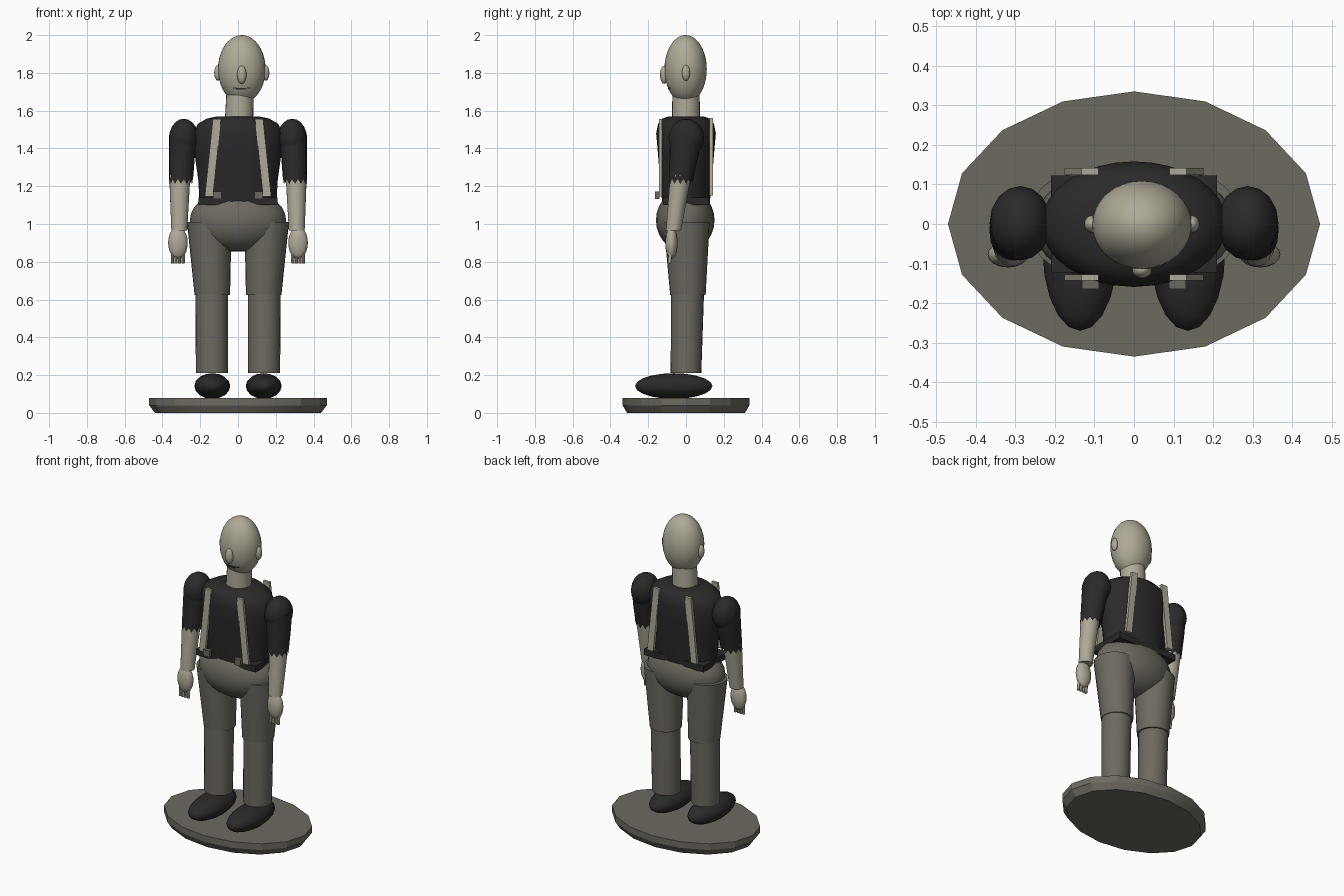
import bpy, bmesh, math
from mathutils import Vector, Matrix

if "Cube" in bpy.data.objects:
    bpy.data.objects.remove(bpy.data.objects["Cube"], do_unlink=True)


def material(name, r, g, b):
    m = bpy.data.materials.new(name)
    m.use_nodes = True
    m.diffuse_color = (r, g, b, 1)
    m.node_tree.nodes["Principled BSDF"].inputs["Base Color"].default_value = (r, g, b, 1)
    return m


SKIN = material("pale_skin", 0.43, 0.40, 0.31)
GREY = material("warm_grey", 0.155, 0.143, 0.117)
BLACK = material("soft_black", 0.023, 0.023, 0.023)


def finish(name, bm, mat, angle=35):
    bmesh.ops.recalc_face_normals(bm, faces=bm.faces)
    me = bpy.data.meshes.new(name)
    bm.to_mesh(me)
    bm.free()
    me.materials.append(mat)
    me.shade_smooth()
    me.set_sharp_from_angle(angle=math.radians(angle))
    ob = bpy.data.objects.new(name, me)
    bpy.context.collection.objects.link(ob)
    return ob


def loft(name, mat, rings, n=24, zigzag=0, angle=35):
    """Skin elliptical rings given as (x, y, z, rx, ry); zigzag serrates the last ring."""
    bm = bmesh.new()
    loops = []
    for k, (x, y, z, rx, ry) in enumerate(rings):
        jag = zigzag if k == len(rings) - 1 else 0
        loops.append([bm.verts.new((x + rx * math.cos(math.tau * i / n),
                                    y + ry * math.sin(math.tau * i / n),
                                    z + jag * (i % 2))) for i in range(n)])
    for a, b in zip(loops, loops[1:]):
        for i in range(n):
            j = (i + 1) % n
            bm.faces.new((a[i], a[j], b[j], b[i]))
    bm.faces.new(loops[0])
    bm.faces.new(loops[-1])
    return finish(name, bm, mat, angle)


def ellipsoid(name, mat, center, radii, u=24, v=14, pole="Z"):
    bm = bmesh.new()
    bmesh.ops.create_uvsphere(bm, u_segments=u, v_segments=v, radius=1)
    if pole == "Y":
        bmesh.ops.rotate(bm, verts=bm.verts, matrix=Matrix.Rotation(math.pi / 2, 3, "X"))
    bmesh.ops.scale(bm, verts=bm.verts, vec=radii)
    bmesh.ops.translate(bm, verts=bm.verts, vec=center)
    return finish(name, bm, mat, 60)


def box(name, mat, center, size, lean=0):
    """Box whose top is shifted sideways by lean."""
    bm = bmesh.new()
    bmesh.ops.create_cube(bm, size=1)
    for v in bm.verts:
        shift = lean * v.co.z
        v.co = Vector(center) + Vector([c * s for c, s in zip(v.co, size)])
        v.co.x += shift
    return finish(name, bm, mat)


# Oval stand with a chamfered underside
loft("stand", GREY, [(0, 0, 0, 0.44, 0.313), (0, 0, 0.04, 0.47, 0.335),
                     (0, 0, 0.08, 0.47, 0.335)], n=16, angle=20)

# Trunk
ellipsoid("pelvis", GREY, (0, -0.004, 1.02), (0.255, 0.155, 0.167))
box("waistband", BLACK, (0, 0, 1.12), (0.42, 0.245, 0.04))
loft("torso", BLACK, [(0, 0, 1.10, 0.203, 0.125), (0, 0, 1.23, 0.21, 0.137),
                      (0, 0, 1.39, 0.232, 0.15), (0, 0, 1.48, 0.235, 0.158),
                      (0, 0, 1.53, 0.213, 0.148), (0, 0, 1.558, 0.165, 0.126),
                      (0, 0, 1.57, 0.11, 0.09)], n=32, angle=50)

# Head, turned slightly off centre
HX = 0.02
loft("neck", SKIN, [(0.005, 0, 1.54, 0.075, 0.074), (0.012, 0, 1.72, 0.072, 0.072)])
ellipsoid("head", SKIN, (HX, -0.002, 1.82), (0.126, 0.112, 0.18), 32, 20)
ellipsoid("nose", SKIN, (HX, -0.116, 1.79), (0.025, 0.022, 0.048), 16, 10)
box("mouth", BLACK, (HX - 0.004, -0.092, 1.716), (0.055, 0.009, 0.010))
for s in (-1, 1):
    box("mouth_corner", BLACK, (HX + s * 0.033, -0.087, 1.72), (0.026, 0.009, 0.006))

for s, side in ((-1, "right"), (1, "left")):
    ellipsoid(side + "_ear", SKIN, (HX + s * 0.127, 0, 1.80), (0.019, 0.022, 0.041), 16, 10)

    # Arm: rounded shoulder, serrated sleeve, forearm, hand and fingers
    ellipsoid(side + "_shoulder", BLACK, (s * 0.287, 0.002, 1.455), (0.078, 0.094, 0.102), 16, 10)
    loft(side + "_sleeve", BLACK, [(s * 0.289, 0, 1.47, 0.075, 0.085),
                                   (s * 0.297, -0.012, 1.35, 0.068, 0.075),
                                   (s * 0.302, -0.03, 1.212, 0.062, 0.062)], zigzag=0.025)
    loft(side + "_forearm", SKIN, [(s * 0.308, -0.028, 1.26, 0.056, 0.056),
                                   (s * 0.311, -0.066, 0.965, 0.042, 0.04)])
    ellipsoid(side + "_hand", SKIN, (s * 0.318, -0.077, 0.9), (0.052, 0.033, 0.085), 16, 12)
    for i in range(4):
        x = s * (0.29 + 0.019 * i)
        loft(side + "_finger", SKIN, [(x, -0.08, 0.87, 0.009, 0.01),
                                      (x, -0.088, 0.79, 0.008, 0.009)], n=10)

    # Leg: thigh overlapping the shin at the knee, then the shoe
    loft(side + "_thigh", GREY, [(s * 0.152, 0.003, 1.01, 0.118, 0.122),
                                 (s * 0.136, 0.01, 0.625, 0.094, 0.094)])
    loft(side + "_shin", GREY, [(s * 0.139, 0.008, 0.65, 0.087, 0.088),
                                (s * 0.138, 0, 0.21, 0.085, 0.081)])
    ellipsoid(side + "_shoe", BLACK, (s * 0.136, -0.065, 0.142), (0.095, 0.205, 0.068),
              16, 10, "Y")

    # Braces leaning in towards the neck, with a front clip
    box(side + "_front_brace", SKIN, (s * 0.133, -0.135, 1.35), (0.043, 0.016, 0.41), -s * 0.043)
    box(side + "_back_brace", SKIN, (s * 0.133, 0.133, 1.355), (0.043, 0.018, 0.41), -s * 0.043)
    box(side + "_brace_clip", GREY, (s * 0.11, -0.152, 1.153), (0.043, 0.024, 0.04))
